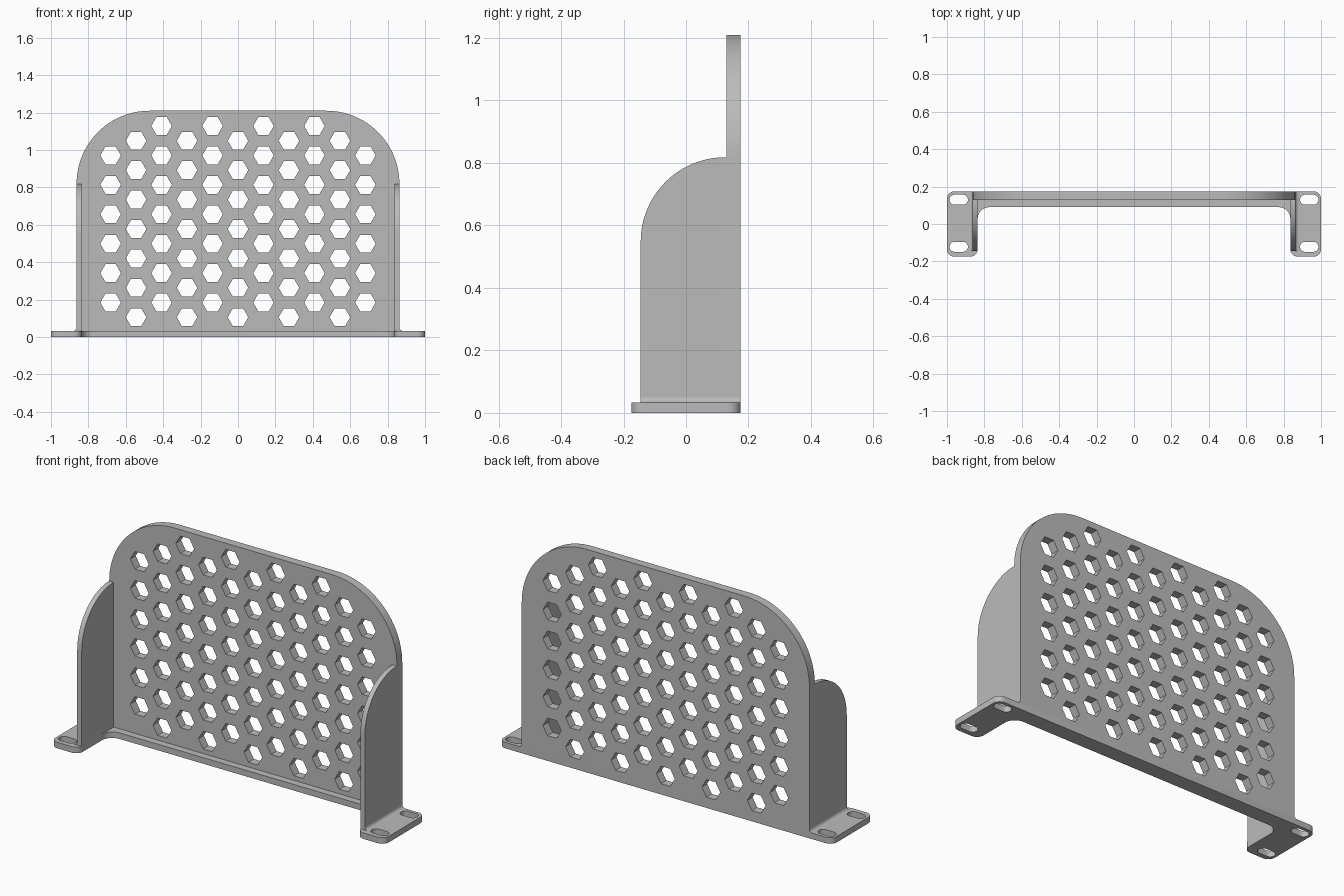
import bpy, bmesh, math
from mathutils import Vector

cube = bpy.data.objects.get("Cube")
if cube:
    bpy.data.objects.remove(cube, do_unlink=True)

grey = bpy.data.materials.new("plain grey")
grey.use_nodes = True
GREY = (0.5, 0.5, 0.5, 1)
grey.diffuse_color = GREY
grey.node_tree.nodes["Principled BSDF"].inputs["Base Color"].default_value = GREY


def rounded(corners, segs=16):
    """Outline through (x, y, radius) corners, each rounded with an arc."""
    pts = []
    for i, (x, y, r) in enumerate(corners):
        p = Vector((x, y))
        if r == 0:
            pts.append(p)
            continue
        a = (Vector(corners[i - 1][:2]) - p).normalized()
        b = (Vector(corners[(i + 1) % len(corners)][:2]) - p).normalized()
        centre = p + (a + b) * r          # right-angled corners
        for k in range(segs + 1):
            t = math.pi / 2 * k / segs
            pts.append(centre - b * r * math.cos(t) - a * r * math.sin(t))
    return pts


def prism(name, loops, lo, hi, place):
    """Fill an outline (later loops are holes), extrude lo..hi, place in 3D."""
    curve = bpy.data.curves.new(name, 'CURVE')
    curve.dimensions = '2D'
    curve.fill_mode = 'BOTH'
    curve.extrude = (hi - lo) / 2
    for loop in loops:
        s = curve.splines.new('POLY')
        s.points.add(len(loop) - 1)
        for pt, co in zip(s.points, loop):
            pt.co = (co[0], co[1], 0, 1)
        s.use_cyclic_u = True
    tmp = bpy.data.objects.new(name + " outline", curve)
    bpy.context.collection.objects.link(tmp)
    deps = bpy.context.evaluated_depsgraph_get()
    mesh = bpy.data.meshes.new_from_object(tmp.evaluated_get(deps))
    bpy.data.objects.remove(tmp, do_unlink=True)
    bpy.data.curves.remove(curve)

    bm = bmesh.new()
    bm.from_mesh(mesh)
    for v in bm.verts:
        v.co = place(v.co.x, v.co.y, v.co.z + (lo + hi) / 2)
    bmesh.ops.remove_doubles(bm, verts=bm.verts, dist=1e-5)
    bmesh.ops.recalc_face_normals(bm, faces=bm.faces)
    bm.to_mesh(mesh)
    bm.free()
    mesh.name = name
    mesh.materials.clear()
    mesh.materials.append(grey)
    obj = bpy.data.objects.new(name, mesh)
    bpy.context.collection.objects.link(obj)
    bpy.ops.object.select_all(action='DESELECT')
    obj.select_set(True)
    bpy.context.view_layer.objects.active = obj
    bpy.ops.object.shade_smooth_by_angle(angle=math.radians(30))
    return obj


def flat(a, b, c):        # outline in x, y
    return (a, b, c)


def upright(a, b, c):     # outline in x, z
    return (a, c, b)


def sideways(a, b, c):    # outline in y, z
    return (c, a, b)


BASE_H = 0.033            # flange thickness
BACK, FRONT = 0.175, -0.175
PANEL_Y = 0.129           # front face of the panel
OUT_X, IN_X = 0.863, 0.836

# Base: two mounting feet joined by a strip, with four slots
half = [(1, BACK, 0.04), (1, FRONT, 0.04), (IN_X, FRONT, 0.04), (IN_X, 0.09, 0.062)]
base = rounded(half + [(-x, y, r) for x, y, r in reversed(half)], 8)
slots = []
for sx in (-1, 1):
    for cy in (-0.122, 0.13):
        x0, x1, r = sx * 0.937 - 0.049, sx * 0.937 + 0.049, 0.0265
        slots.append(rounded([(x0, cy - r, r * 0.98), (x1, cy - r, r * 0.98),
                              (x1, cy + r, r * 0.98), (x0, cy + r, r * 0.98)], 8))
prism("base_flange", [base] + slots, 0, BASE_H, flat)

# Back panel with a honeycomb of hexagonal holes
panel = rounded([(-OUT_X, BASE_H, 0), (OUT_X, BASE_H, 0),
                 (OUT_X, 1.21, 0.39), (-OUT_X, 1.21, 0.39)], 24)
PITCH, HEX_R = 0.1573, 0.055
holes = []
for col in range(-5, 6):
    odd = col % 2
    for row in range(6 if abs(col) == 5 else 7):
        cx = col * PITCH * math.sqrt(3) / 2
        cz = 0.106 + (row + odd / 2) * PITCH
        holes.append([(cx + HEX_R * math.cos(k * math.pi / 3),
                       cz + HEX_R * math.sin(k * math.pi / 3)) for k in range(6)])
prism("perforated_back_panel", [panel] + holes, PANEL_Y, BACK, upright)

# Side plates with a rounded front top, and the small fillet at their foot
plate = rounded([(-0.145, BASE_H, 0), (PANEL_Y, BASE_H, 0),
                 (PANEL_Y, 0.818, 0), (-0.145, 0.818, 0.27)], 24)
FR = 0.018
for side, sx in (("left", 1), ("right", -1)):
    lo, hi = sorted((sx * IN_X, sx * OUT_X))
    prism(side + "_side_plate", [plate], lo, hi, sideways)
    fillet = [(sx * OUT_X, BASE_H)]
    for k in range(7):
        t = math.pi / 2 * k / 6
        fillet.append((sx * (OUT_X + FR - FR * math.sin(t)),
                       BASE_H + FR - FR * math.cos(t)))
    prism(side + "_foot_fillet", [fillet], -0.145, BACK, upright)
